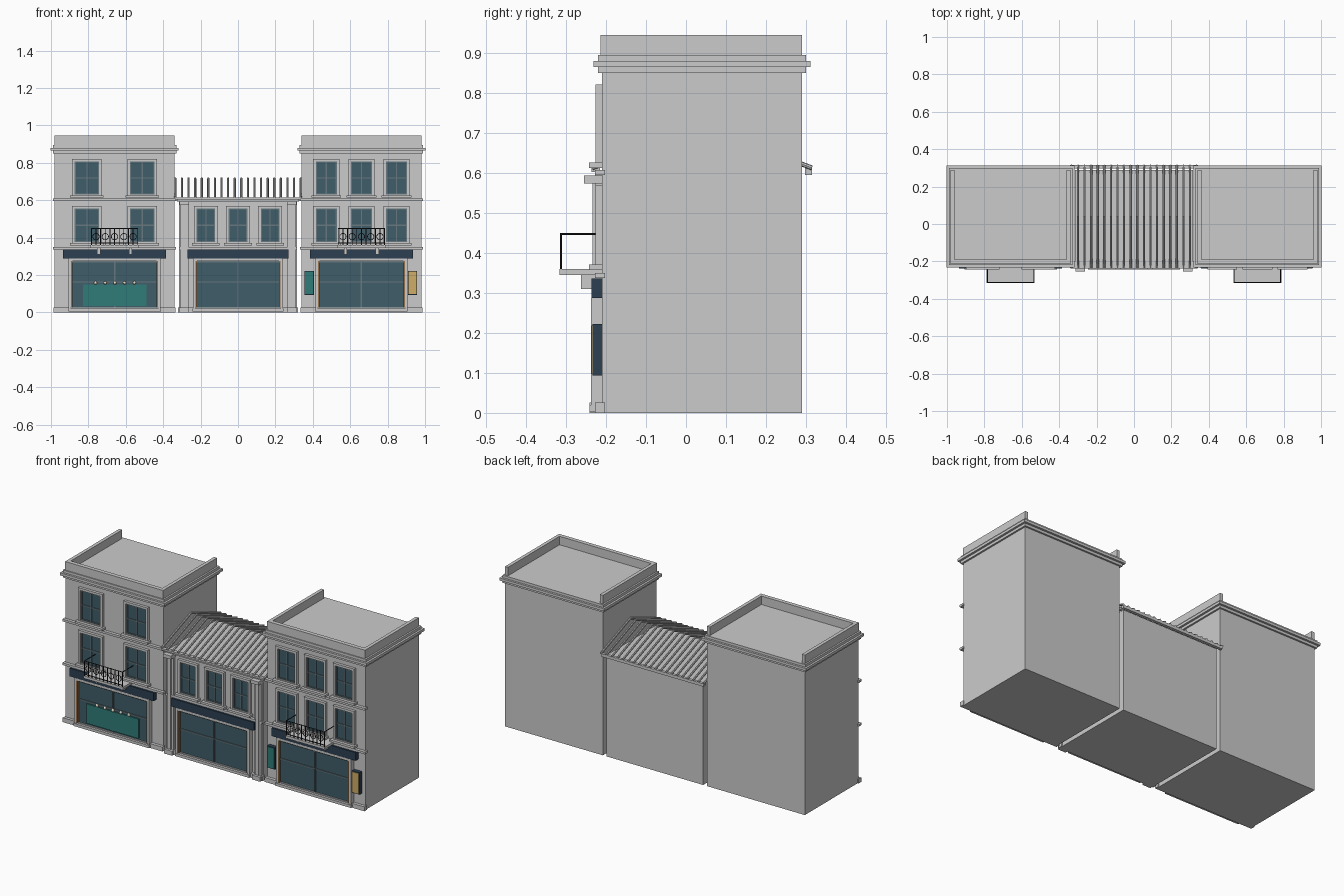
import bpy, bmesh, math
from mathutils import Vector, Matrix

if "Cube" in bpy.data.objects:
    bpy.data.objects.remove(bpy.data.objects["Cube"])

def material(name, col):
    m = bpy.data.materials.new(name)
    m.diffuse_color = (*col, 1)
    m.use_nodes = True
    m.node_tree.nodes["Principled BSDF"].inputs["Base Color"].default_value = m.diffuse_color
    return m

GLASS = material("glass", (0.05, 0.11, 0.14))
NAVY = material("navy", (0.025, 0.05, 0.085))
TEAL = material("teal", (0.03, 0.2, 0.19))
IRON = material("iron", (0.015, 0.015, 0.018))
BRONZE = material("bronze", (0.3, 0.16, 0.07))
CREAM = material("cream", (0.8, 0.74, 0.6))
OCHRE = material("ochre", (0.62, 0.42, 0.14))
FRAME = material("window_frame", (0.14, 0.19, 0.21))

def finish(name, bm, mat=None):
    me = bpy.data.meshes.new(name)
    bm.to_mesh(me)
    bm.free()
    ob = bpy.data.objects.new(name, me)
    bpy.context.collection.objects.link(ob)
    if mat:
        me.materials.append(mat)
    return ob

def boxes(name, spans, mat=None):
    """One object from boxes given as (x0, x1, y0, y1, z0, z1)."""
    bm = bmesh.new()
    for x0, x1, y0, y1, z0, z1 in spans:
        m = Matrix.Translation(((x0 + x1) / 2, (y0 + y1) / 2, (z0 + z1) / 2))
        m = m @ Matrix.Diagonal((x1 - x0, y1 - y0, z1 - z0, 1))
        bmesh.ops.create_cube(bm, size=1, matrix=m)
    return finish(name, bm, mat)

def rods(name, pairs, r, sides, mat=None):
    """One object from straight round rods between point pairs."""
    bm = bmesh.new()
    for a, b in pairs:
        a, b = Vector(a), Vector(b)
        rot = (b - a).to_track_quat('Z', 'Y').to_matrix().to_4x4()
        bmesh.ops.create_cone(bm, cap_ends=True, segments=sides, radius1=r, radius2=r,
                              depth=(b - a).length,
                              matrix=Matrix.Translation((a + b) / 2) @ rot)
    return finish(name, bm, mat)

def border(x0, x1, z0, z1, t, y0, y1):
    """Four bars framing an opening, t wide, outside the opening."""
    return [(x0 - t, x0, y0, y1, z0, z1), (x1, x1 + t, y0, y1, z0, z1),
            (x0 - t, x1 + t, y0, y1, z1, z1 + t), (x0 - t, x1 + t, y0, y1, z0 - t, z0)]

WALL = -0.21   # front wall plane
BACK = 0.29

def window(name, cx, w, z0, z1):
    a, b = cx - w / 2, cx + w / 2
    zm = (z0 + z1) / 2
    boxes(name + "_glass", [(a, b, -0.213, -0.205, z0, z1)], GLASS)
    boxes(name + "_surround", border(a, b, z0, z1, 0.014, -0.226, WALL + 0.005))
    boxes(name + "_sill", [(a - 0.024, b + 0.024, -0.243, WALL, z0 - 0.017, z0 - 0.004)])
    boxes(name + "_sash", border(a + 0.006, b - 0.006, z0 + 0.006, z1 - 0.006, 0.006, -0.218, -0.21)
          + [(cx - 0.003, cx + 0.003, -0.218, -0.21, z0, z1),
             (a, b, -0.2175, -0.21, zm - 0.003, zm + 0.003)], FRAME)

def shopfront(name, cx, w):
    a, b = cx - w / 2, cx + w / 2
    boxes(name + "_shop_glass", [(a, b, -0.222, -0.205, 0.025, 0.27)], GLASS)
    boxes(name + "_shop_surround", [
        (a - 0.018, a - 0.006, -0.238, WALL, 0.02, 0.288),
        (b + 0.006, b + 0.018, -0.238, WALL, 0.02, 0.288),
        (a - 0.018, b + 0.018, -0.238, WALL, 0.274, 0.288)])
    boxes(name + "_shop_trim", [(a - 0.006, a + 0.002, -0.236, WALL, 0.025, 0.274),
                                (b - 0.002, b + 0.006, -0.236, WALL, 0.025, 0.274)], BRONZE)
    boxes(name + "_shop_bars", [(cx - 0.004, cx + 0.004, -0.228, -0.22, 0.025, 0.272),
                                (a, b, -0.227, -0.22, 0.16, 0.166),
                                (a, b, -0.228, -0.22, 0.266, 0.274)], FRAME)
    boxes(name + "_shop_kerb", [(a - 0.02, b + 0.02, -0.242, WALL, 0.004, 0.02)])
    s = w / 2 + 0.047
    boxes(name + "_fascia_board", [(cx - s, cx + s, -0.237, WALL, 0.288, 0.336)], NAVY)

def balcony(name, cx):
    hw, yf, top, base = 0.128, -0.316, 0.45, 0.36
    boxes(name + "_balcony_slab", [(cx - hw, cx + hw, yf, WALL, 0.345, base)])
    boxes(name + "_balcony_brackets", [(cx + s * 0.085 - 0.009, cx + s * 0.085 + 0.009,
                                        -0.263, WALL, 0.31, 0.345) for s in (-1, 1)])
    # handrail, lower rail and evenly spaced balusters
    x0, x1, y = cx - hw + 0.004, cx + hw - 0.004, yf + 0.003
    bars = [((x0, y, z), (x1, y, z)) for z in (top - 0.002, base + 0.01)]
    bars += [((x, y, top - 0.002), (x, WALL, top - 0.002)) for x in (x0, x1)]
    n = 10
    bars += [((x0 + (x1 - x0) * i / n, y, base), (x0 + (x1 - x0) * i / n, y, top))
             for i in range(n + 1)]
    rods(name + "_balcony_railing", bars, 0.0025, 6, IRON)
    # ornamental rings between the balusters
    for i in range(5):
        x = x0 + (x1 - x0) * (i + 0.5) / 5
        bpy.ops.mesh.primitive_torus_add(location=(x, y, 0.405), rotation=(math.pi / 2, 0, 0),
                                         major_radius=0.017, minor_radius=0.002,
                                         major_segments=16, minor_segments=5)
        ob = bpy.context.object
        ob.name = name + "_railing_ring"
        ob.data.materials.append(IRON)

def tall_building(name, cx):
    a, b = cx - 0.32, cx + 0.32
    boxes(name + "_walls", [(a, b, WALL, BACK, 0, 0.87)])
    boxes(name + "_plinth", [(a - 0.006, b + 0.006, -0.228, -0.203, 0, 0.026)])
    boxes(name + "_string_courses", [(a - 0.009, b + 0.009, -0.228, -0.203, z, z + 0.013)
                                     for z in (0.337, 0.595)])
    # stepped cornice running round all four sides
    boxes(name + "_cornice", [(a - d, b + d, WALL - d, BACK + d, z0, z1)
                              for d, z0, z1 in ((0.01, 0.85, 0.865), (0.022, 0.865, 0.88),
                                                (0.01, 0.88, 0.895))])
    # parapet on front and sides, open at the back
    boxes(name + "_parapet", [(a, b, -0.214, -0.19, 0.89, 0.945),
                              (a, a + 0.02, -0.19, BACK, 0.89, 0.945),
                              (b - 0.02, b, -0.19, BACK, 0.89, 0.945)])

# left and right buildings
for name, cx, offsets, w in (("left", -0.66, (-0.148, 0.148), 0.13),
                             ("right", 0.66, (-0.188, 0, 0.188), 0.112)):
    tall_building(name, cx)
    for i, d in enumerate(offsets):
        window(f"{name}_upper_window_{i + 1}", cx + d, w, 0.63, 0.807)
        window(f"{name}_lower_window_{i + 1}", cx + d, w, 0.375, 0.556)
    shopfront(name, cx, 0.455)
    balcony(name, cx)

# middle building
boxes("middle_walls", [(-0.315, 0.315, WALL, BACK, 0, 0.6)])
boxes("middle_plinth", [(-0.32, 0.32, -0.228, -0.203, 0, 0.026)])
boxes("middle_string_course", [(-0.315, 0.315, -0.228, -0.203, 0.337, 0.35)])
boxes("middle_cornice", [(-0.325, 0.325, -0.228, -0.2, 0.592, 0.605),
                         (-0.335, 0.335, -0.237, -0.215, 0.603, 0.613)])
boxes("back_gutter", [(-0.335, 0.335, 0.298, 0.315, 0.595, 0.612)])
for i, x in enumerate((-0.172, 0, 0.172)):
    window(f"middle_window_{i + 1}", x, 0.1, 0.375, 0.556)
shopfront("middle", 0, 0.445)
for s, side in ((-1, "left"), (1, "right")):
    c = s * 0.287
    boxes(side + "_pilaster", [(c - 0.022, c + 0.022, -0.226, WALL, 0, 0.578),
                               (c - 0.01, c + 0.01, -0.234, WALL, 0.03, 0.575),
                               (c - 0.026, c + 0.026, -0.242, WALL, 0, 0.026)])
    boxes(side + "_pilaster_capital", [(c - 0.026, c + 0.026, -0.255, WALL, 0.574, 0.594)])

# open gable of sloping roof ribs
ribs = []
for i in range(20):
    x = -0.335 + 0.67 * i / 19
    for y in (-0.235, 0.315):
        ribs.append(((x, y, 0.613), (x, 0.04, 0.716)))
rods("roof_ribs", ribs, 0.006, 8)

# left shop counter display with a row of small lamps
boxes("display_counter", [(-0.83, -0.49, -0.229, -0.22, 0.035, 0.15)], TEAL)
bm = bmesh.new()
for i in range(5):
    bmesh.ops.create_uvsphere(bm, u_segments=10, v_segments=6, radius=0.009,
                              matrix=Matrix.Translation((-0.762 + i * 0.052, -0.229, 0.158)))
finish("display_lamps", bm, CREAM)

# wall panels beside the right shop
for name, x0, x1, mat in (("teal", 0.355, 0.405, TEAL), ("ochre", 0.908, 0.958, OCHRE)):
    boxes(name + "_panel_frame", [(x0, x1, -0.234, WALL, 0.093, 0.222)], NAVY)
    boxes(name + "_panel", [(x0 + 0.003, x1 - 0.003, -0.237, -0.23, 0.097, 0.218)], mat)
